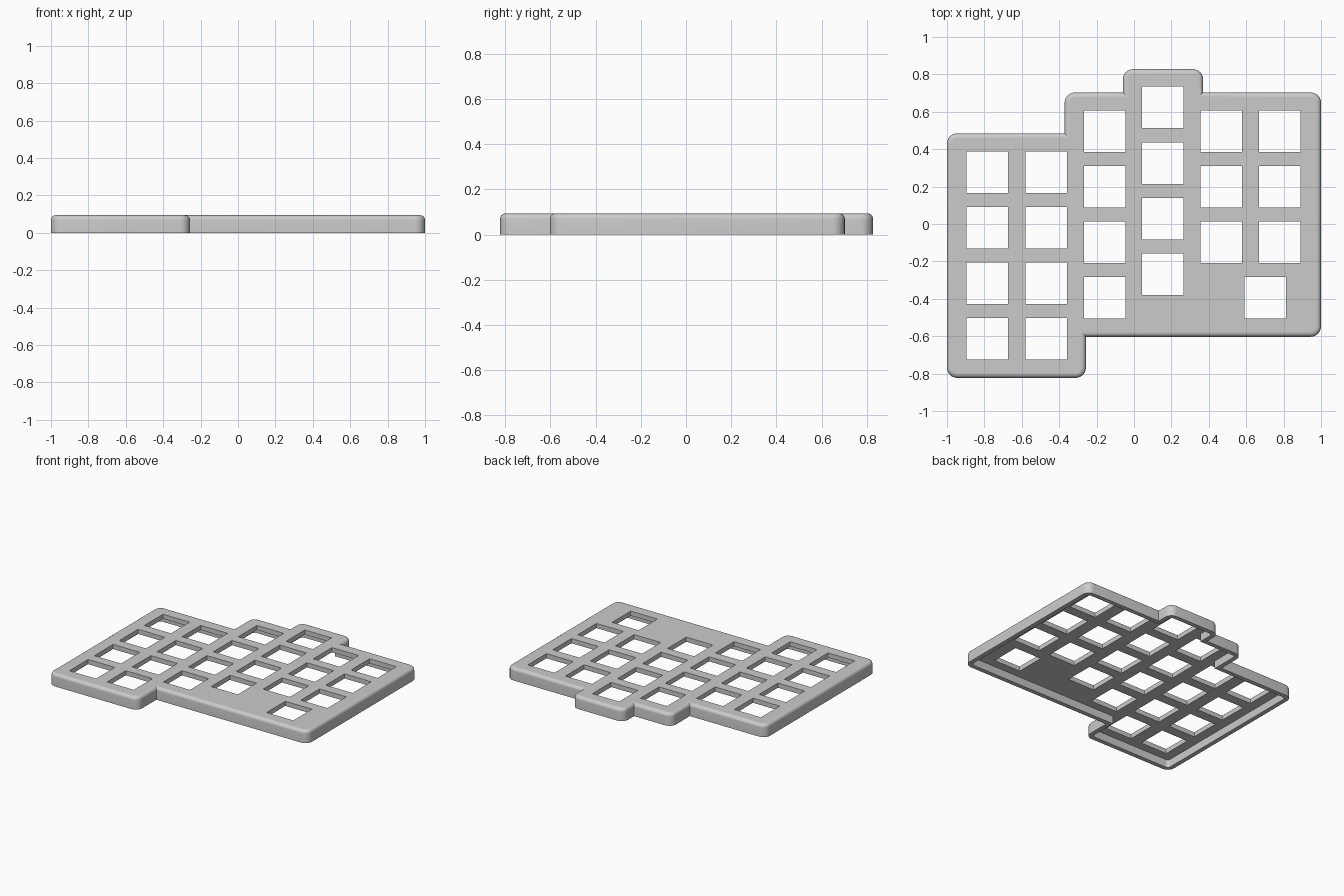
import bpy, bmesh, math
from mathutils import Vector

cube = bpy.data.objects.get("Cube")
if cube:
    bpy.data.objects.remove(cube, do_unlink=True)

HEIGHT, PLATE, WALL = 0.094, 0.035, 0.033
CORNER, FILLET = 0.055, 0.025
HOLE, PITCH = 0.222, 0.297

# Stepped case outline, counter-clockwise
OUTLINE = [(-1, -0.823), (-0.257, -0.823), (-0.257, -0.603), (1, -0.603),
           (1, 0.703), (0.37, 0.703), (0.37, 0.828), (-0.06, 0.828),
           (-0.06, 0.703), (-0.371, 0.703), (-0.371, 0.485), (-1, 0.485)]

# Key columns: x centre, y of the top key, number of keys
COLUMNS = [(-0.784, 0.277, 4), (-0.470, 0.277, 4), (-0.156, 0.496, 4),
           (0.153, 0.623, 4), (0.467, 0.496, 3), (0.780, 0.496, 3),
           (0.703, -0.395, 1)]


def inset_outline(d, steps=6):
    """Outline moved inward by d: outer corners rounded, inner corners sharp."""
    pts = []
    r = CORNER - d
    for i, p in enumerate(OUTLINE):
        p = Vector(p)
        a = (p - Vector(OUTLINE[i - 1])).normalized()
        b = (Vector(OUTLINE[(i + 1) % len(OUTLINE)]) - p).normalized()
        q = p + d * (b - a) if a.cross(b) > 0 else p + d * (a.orthogonal() + b.orthogonal())
        if a.cross(b) > 0:
            centre = q + r * (b - a)
            for k in range(steps + 1):
                t = math.pi / 2 * k / steps
                pts.append(centre - r * b * math.cos(t) + r * a * math.sin(t))
        else:
            # both inward normals point left of the travel direction
            pts.append(p + d * (Vector((-a.y, a.x)) + Vector((-b.y, b.x))))
    return pts


def add_ring(bm, pts, z):
    return [bm.verts.new((x, y, z)) for x, y in pts]


def bridge(bm, lower, upper, smooth):
    n = len(lower)
    for i in range(n):
        j = (i + 1) % n
        f = bm.faces.new((lower[i], lower[j], upper[j], upper[i]))
        f.smooth = smooth


def fill(bm, loops):
    edges = []
    for loop in loops:
        for i, v in enumerate(loop):
            w = loop[(i + 1) % len(loop)]
            edges.append(bm.edges.get((v, w)) or bm.edges.new((v, w)))
    bmesh.ops.triangle_fill(bm, edges=edges, use_beauty=True, normal=(0, 0, 1))


bm = bmesh.new()

# Outer wall with a rounded top edge
outer = [add_ring(bm, inset_outline(0), 0)]
for k in range(7):
    t = math.pi / 2 * k / 6
    outer.append(add_ring(bm, inset_outline(FILLET * (1 - math.cos(t))),
                          HEIGHT - FILLET + FILLET * math.sin(t)))
for lo, hi in zip(outer, outer[1:]):
    bridge(bm, lo, hi, True)

# Hollow underside: bottom rim and inner wall
rim = add_ring(bm, inset_outline(WALL), 0)
ceiling = add_ring(bm, inset_outline(WALL), HEIGHT - PLATE)
bridge(bm, outer[0], rim, False)
bridge(bm, rim, ceiling, True)

# Square key openings through the plate
top_loops, under_loops = [outer[-1]], [ceiling]
h = HOLE / 2
for x, y_top, count in COLUMNS:
    for row in range(count):
        y = y_top - row * PITCH
        square = [(x - h, y - h), (x + h, y - h), (x + h, y + h), (x - h, y + h)]
        under, top = add_ring(bm, square, HEIGHT - PLATE), add_ring(bm, square, HEIGHT)
        bridge(bm, under, top, False)
        top_loops.append(top)
        under_loops.append(under)

# Plate faces above and below
fill(bm, top_loops)
fill(bm, under_loops)

bmesh.ops.recalc_face_normals(bm, faces=bm.faces)
for e in bm.edges:
    e.smooth = e.calc_face_angle(0) < math.radians(30)

mesh = bpy.data.meshes.new("keyboard_case_top")
bm.to_mesh(mesh)
bm.free()
case = bpy.data.objects.new("keyboard_case_top", mesh)
bpy.context.collection.objects.link(case)

# Plain grey plastic
grey = bpy.data.materials.new("grey_plastic")
grey.use_nodes = True
colour = (0.6, 0.6, 0.6, 1)
grey.diffuse_color = colour
grey.node_tree.nodes["Principled BSDF"].inputs["Base Color"].default_value = colour
mesh.materials.append(grey)
